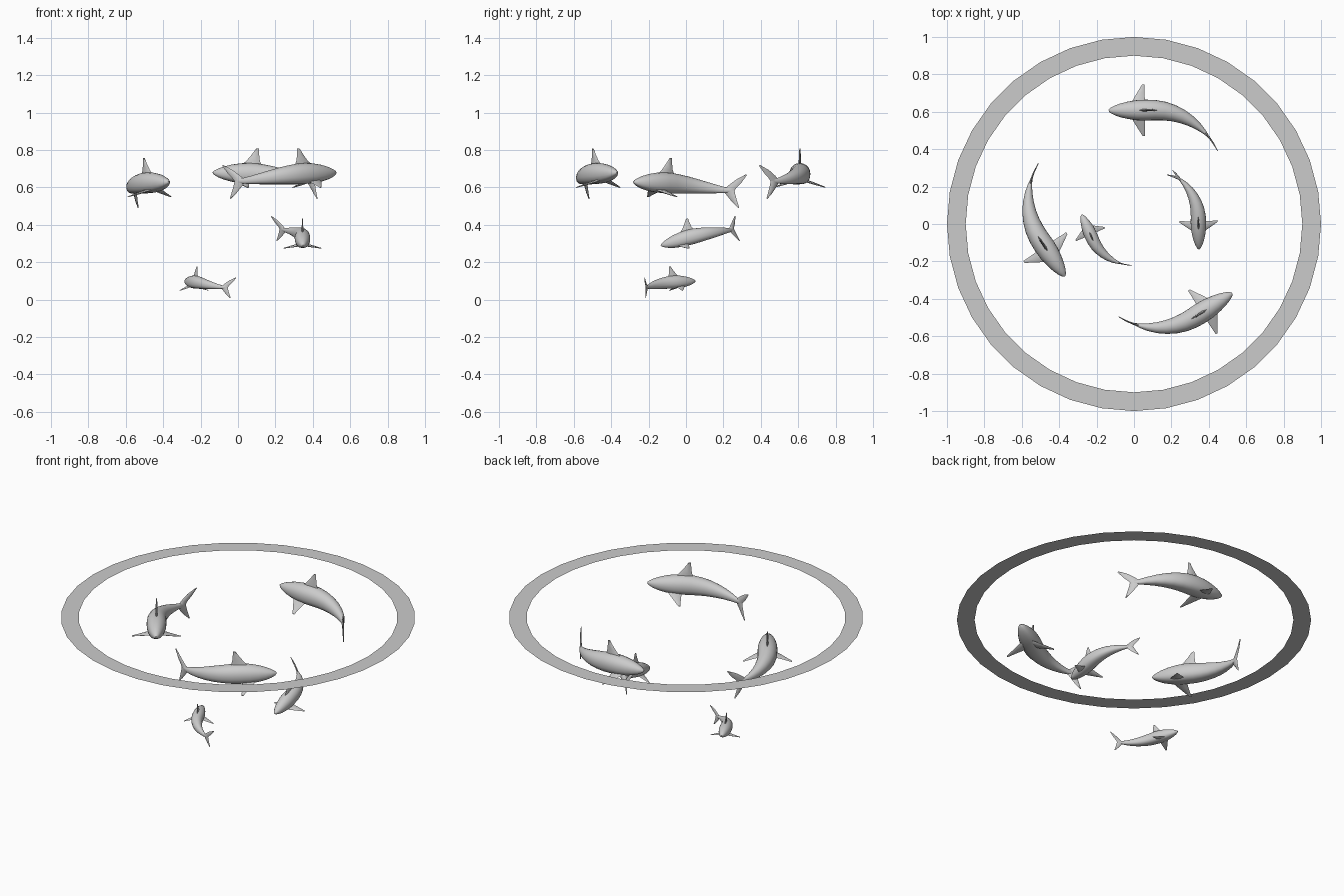
import bpy, bmesh
from math import sin, cos, pi, radians
from mathutils import Matrix, Vector

if "Cube" in bpy.data.objects:
    bpy.data.objects.remove(bpy.data.objects["Cube"])

STRAIGHT, LENGTH = 0.23, 0.67
SIDES = 20


def new_object(name, bm, smooth=True):
    bmesh.ops.recalc_face_normals(bm, faces=bm.faces)
    me = bpy.data.meshes.new(name)
    bm.to_mesh(me)
    bm.free()
    ob = bpy.data.objects.new(name, me)
    bpy.context.collection.objects.link(ob)
    if smooth:
        bpy.ops.object.select_all(action='DESELECT')
        ob.select_set(True)
        bpy.context.view_layer.objects.active = ob
        bpy.ops.object.shade_smooth_by_angle(angle=radians(40))
    return ob


def loft(bm, rings):
    rows = [[bm.verts.new(p) for p in r] for r in rings]
    for a, b in zip(rows, rows[1:]):
        for i in range(len(a)):
            j = (i + 1) % len(a)
            bm.faces.new((a[i], a[j], b[j], b[i]))
    bm.faces.new(rows[0])
    bm.faces.new(rows[-1])


def fin(bm, sections, side):
    # sections: leading point, trailing point, half thickness along 'side'
    rings = []
    for lead, trail, t in sections:
        a, b, n = Vector(lead), Vector(trail), Vector(side) * t
        m, q = a.lerp(b, 0.2), a.lerp(b, 0.75)
        rings.append([a, m + n, q + n * 0.8, b, q - n * 0.8, m - n])
    loft(bm, rings)


# Body stations: distance from nose, half width, top, bottom
STATIONS = [(0, .004, .003, -.004), (.008, .013, .010, -.013), (.03, .025, .021, -.026),
            (.06, .036, .032, -.038), (.10, .046, .042, -.049), (.15, .054, .049, -.057),
            (.20, .056, .051, -.061), (.25, .054, .047, -.063), (.30, .050, .038, -.063),
            (.35, .044, .027, -.063), (.40, .037, .013, -.063), (.45, .029, -.002, -.062),
            (.50, .020, -.017, -.061), (.54, .012, -.028, -.060), (.575, .005, -.034, -.056)]


def body_part(bm):
    rings = []
    for s, w, top, bot in STATIONS:
        c, h = (top + bot) / 2, (top - bot) / 2
        ring = []
        for i in range(SIDES):
            a = 2 * pi * i / SIDES
            x, z = cos(a), sin(a)
            k = 1 + 0.10 * sin(2 * a) ** 2 if z < 0 else 1   # fuller belly
            ring.append((s, w * x * k, c + h * max(z * k, -1)))
        rings.append(ring)
    loft(bm, rings)


def dorsal_part(bm):
    fin(bm, [((.145, 0, .035), (.265, 0, .030), .007), ((.180, 0, .062), (.252, 0, .062), .006),
             ((.208, 0, .095), (.248, 0, .095), .005), ((.232, 0, .128), (.247, 0, .128), .003)],
        (0, 1, 0))


def pectoral_part(bm):
    for m in (1, -1):
        fin(bm, [((.115, .030 * m, -.042), (.195, .030 * m, -.048), .007),
                 ((.138, .070 * m, -.055), (.193, .070 * m, -.060), .006),
                 ((.160, .106 * m, -.068), (.192, .106 * m, -.071), .004),
                 ((.180, .138 * m, -.079), (.192, .138 * m, -.081), .002)], (0, 0, 1))


def tail_part(bm):
    # upper lobe, then lower lobe
    fin(bm, [((.530, 0, -.045), (.594, 0, -.048), .007), ((.562, 0, -.018), (.606, 0, -.032), .005),
             ((.606, 0, .013), (.635, 0, -.005), .004), ((.662, 0, .040), (.668, 0, .036), .002)],
        (0, 1, 0))
    fin(bm, [((.530, 0, -.045), (.594, 0, -.042), .007), ((.556, 0, -.078), (.599, 0, -.068), .005),
             ((.583, 0, -.110), (.609, 0, -.101), .004), ((.616, 0, -.141), (.622, 0, -.139), .002)],
        (0, 1, 0))


def bend(p, angle):
    # straight head, then an even sideways curve to the tail
    d = p.x - STRAIGHT
    if d <= 0:
        return p.copy()
    r = (LENGTH - STRAIGHT) / angle
    a = d / r
    return Vector((STRAIGHT + r * sin(a) - p.y * sin(a), r * (1 - cos(a)) + p.y * cos(a), p.z))


def shark(name, nose, back_deg, scale, curve_deg, pitch_deg=0):
    m = (Matrix.Translation(nose) @ Matrix.Rotation(radians(back_deg), 4, 'Z')
         @ Matrix.Rotation(radians(-pitch_deg), 4, 'Y') @ Matrix.Scale(scale, 4))
    for label, make in (("body", body_part), ("dorsal_fin", dorsal_part),
                        ("pectoral_fins", pectoral_part), ("tail_fin", tail_part)):
        bm = bmesh.new()
        make(bm)
        for v in bm.verts:
            v.co = m @ bend(v.co, radians(curve_deg))
        new_object(f"{name}_{label}", bm)


# Three large sharks near the surface, two smaller ones below
shark("left_shark", (-.37, -.28, .63), 124, 1, -65)
shark("front_shark", (.525, -.37, .68), 212.5, 1, -65)
shark("back_shark", (-.135, .607, .68), .5, 1, -65)
shark("right_shark", (.347, -.135, .29), 91, .74, 65, 17.5)
shark("small_shark", (-.28, .05, .10), -66, .615, 65, -1)

# Flat surface ring
bm = bmesh.new()
N, Z = 36, .744
rows = [[bm.verts.new((r * sin(2 * pi * i / N), r * cos(2 * pi * i / N), Z)) for i in range(N)]
        for r in (1.0, .9)]
for i in range(N):
    j = (i + 1) % N
    bm.faces.new((rows[0][i], rows[1][i], rows[1][j], rows[0][j]))
new_object("water_ring", bm, smooth=False)
